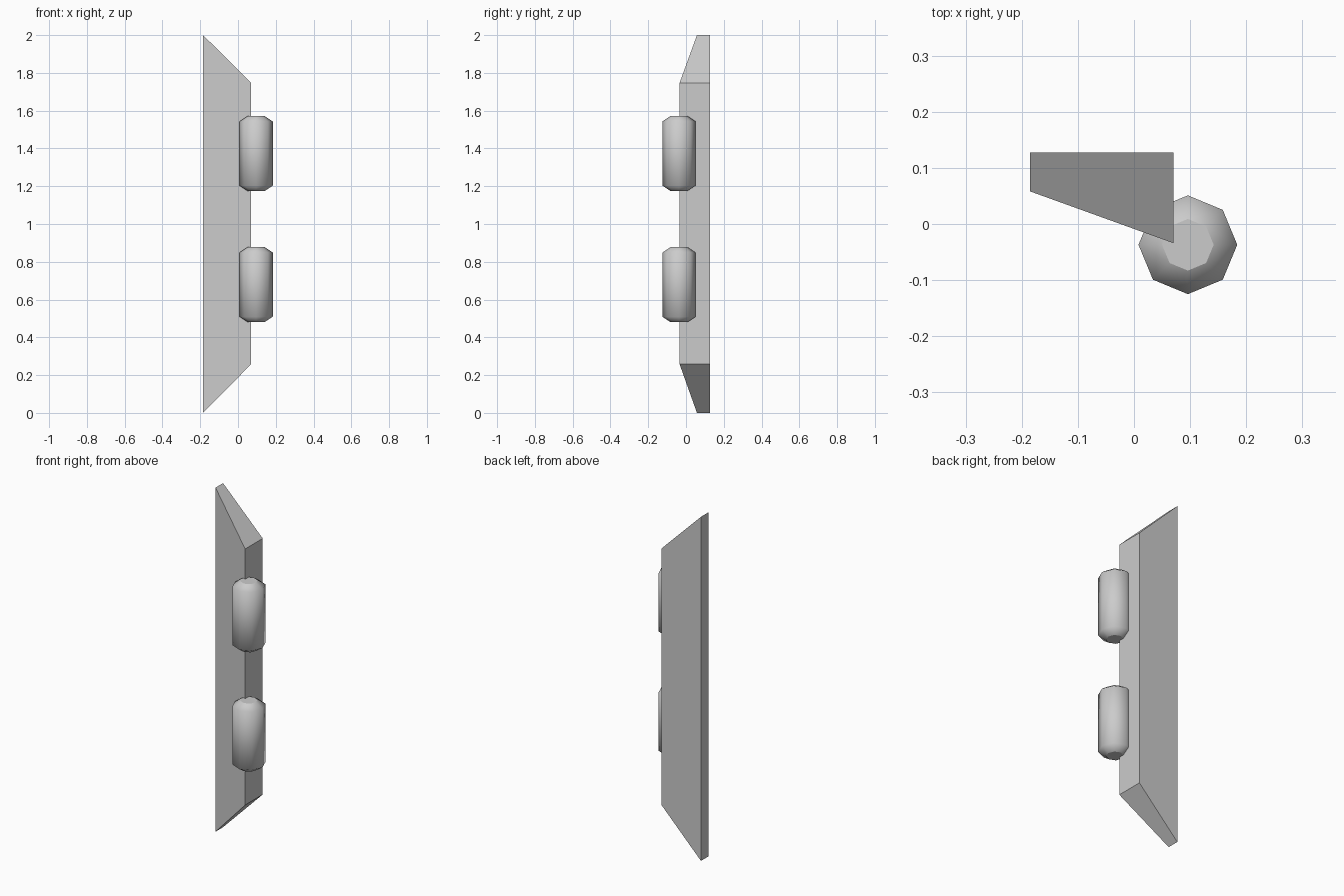
import bpy, bmesh
from math import cos, sin, pi, radians

if "Cube" in bpy.data.objects:
    bpy.data.objects.remove(bpy.data.objects["Cube"])


def make_object(name, rings, smooth=False):
    """Loft closed rings of equal size and cap both ends."""
    bm = bmesh.new()
    loops = [[bm.verts.new(p) for p in ring] for ring in rings]
    n = len(loops[0])
    for a, b in zip(loops, loops[1:]):
        for i in range(n):
            j = (i + 1) % n
            bm.faces.new((a[i], a[j], b[j], b[i])).smooth = smooth
    bm.faces.new(loops[0][::-1])
    bm.faces.new(loops[-1])
    if smooth:
        for e in bm.edges:
            e.smooth = e.calc_face_angle() < radians(50) and all(f.smooth for f in e.link_faces)
    bmesh.ops.recalc_face_normals(bm, faces=bm.faces)
    mesh = bpy.data.meshes.new(name)
    bm.to_mesh(mesh)
    bm.free()
    obj = bpy.data.objects.new(name, mesh)
    bpy.context.collection.objects.link(obj)
    return obj


# Tapered panel: wedge plan, ends mitred toward the hinge side
plan = [(-0.185, 0.058), (0.07, -0.034), (0.07, 0.127), (-0.185, 0.127)]
bottom = [(x, y, 0.0 if x < 0 else 0.258) for x, y in plan]
top = [(x, y, 2.0 - z) for x, y, z in bottom]
top = [(x, y, z if x < 0 else 1.747) for x, y, z in top]
make_object("panel", [bottom, top])


# Eight-sided hinge barrels with chamfered ends
def barrel(name, z0, height=0.396, r=0.088, r_end=0.046, chamfer=0.028):
    profile = [(r_end, 0), (r, chamfer), (r, height - chamfer), (r_end, height)]
    rings = [[(0.096 + rad * cos(k * pi / 4), -0.037 + rad * sin(k * pi / 4), z0 + z)
              for k in range(8)] for rad, z in profile]
    make_object(name, rings, smooth=True)


barrel("lower_hinge_barrel", 0.481)
barrel("upper_hinge_barrel", 1.175)
